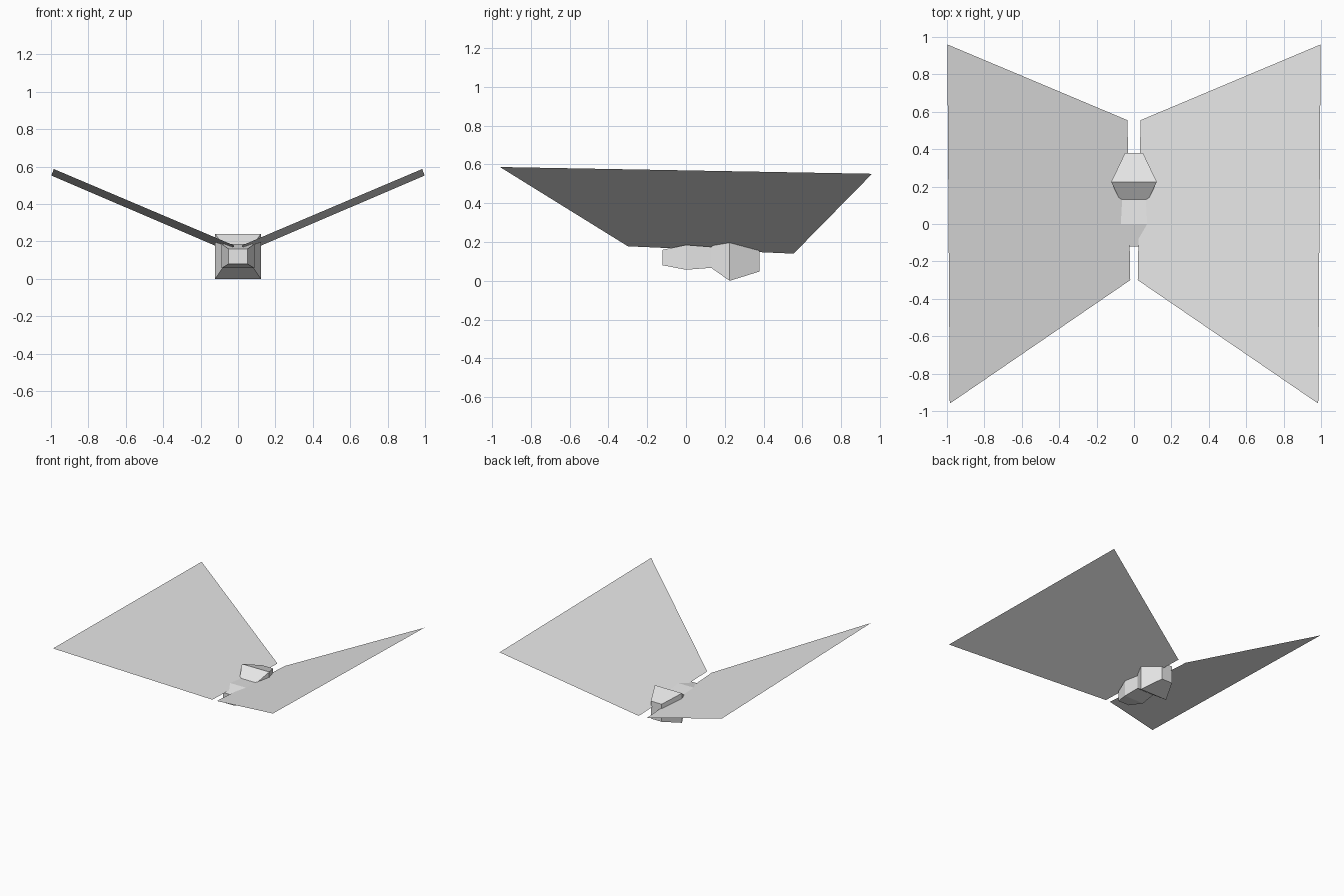
import bpy
import bmesh

cube = bpy.data.objects.get("Cube")
if cube:
    bpy.data.objects.remove(cube, do_unlink=True)

grey = bpy.data.materials.new("light_grey")
grey.use_nodes = True
colour = (0.8, 0.8, 0.8, 1)
grey.diffuse_color = colour
grey.node_tree.nodes["Principled BSDF"].inputs["Base Color"].default_value = colour


def finish(bm, name):
    mesh = bpy.data.meshes.new(name)
    bm.to_mesh(mesh)
    bm.free()
    mesh.materials.append(grey)
    obj = bpy.data.objects.new(name, mesh)
    bpy.context.collection.objects.link(obj)
    return obj


# Body: rectangular sections lofted from nose to tail (y, half width, bottom, top)
sections = [
    (-0.12, 0.05, 0.08, 0.16),
    (0.0, 0.087, 0.057, 0.185),
    (0.13, 0.076, 0.067, 0.175),
    (0.225, 0.122, 0.0, 0.24),
    (0.38, 0.048, 0.048, 0.19),
]
bm = bmesh.new()
rings = []
for y, w, low, high in sections:
    corners = [(-w, low), (w, low), (w, high), (-w, high)]
    rings.append([bm.verts.new((x, y, z)) for x, z in corners])
for a, b in zip(rings, rings[1:]):
    for i in range(4):
        j = (i + 1) % 4
        bm.faces.new((a[i], a[j], b[j], b[i]))
bm.faces.new(rings[0])
bm.faces.new(rings[-1])
bmesh.ops.recalc_face_normals(bm, faces=bm.faces)
finish(bm, "body")

# Wings: thin raised sheets, mirrored left and right
wing = [
    (0.02, -0.3, 0.178),
    (0.985, -0.96, 0.587),
    (0.998, 0.96, 0.552),
    (0.035, 0.555, 0.14),
]
for name, side in (("left_wing", 1), ("right_wing", -1)):
    bm = bmesh.new()
    face = bm.faces.new([bm.verts.new((side * x, y, z)) for x, y, z in wing])
    face.normal_update()
    if face.normal.z < 0:
        face.normal_flip()
    finish(bm, name)
